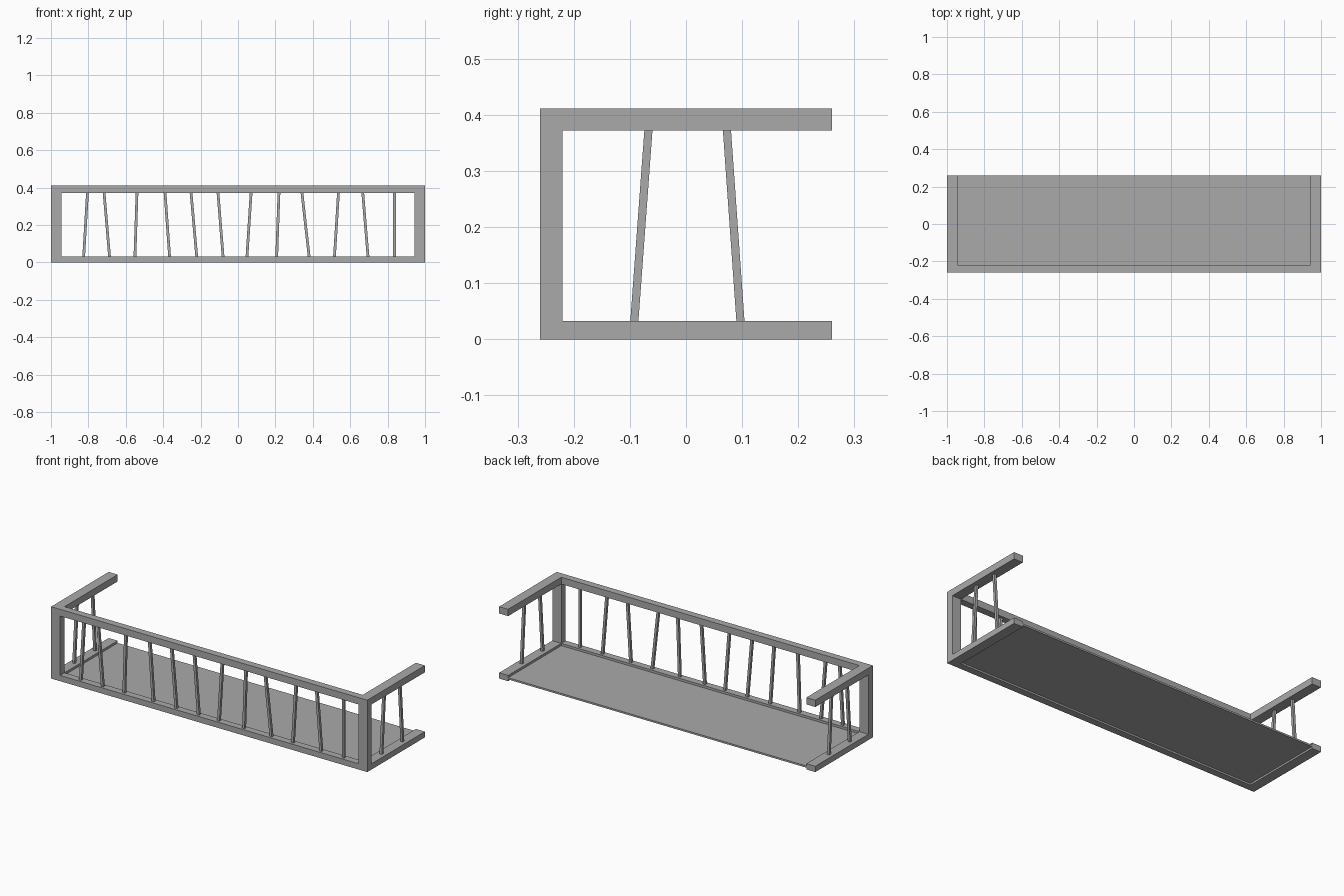
import bpy, bmesh
from mathutils import Vector

cube = bpy.data.objects.get("Cube")
if cube:
    bpy.data.objects.remove(cube, do_unlink=True)

grey = bpy.data.materials.new("plain grey")
grey.use_nodes = True
colour = (0.4, 0.4, 0.4, 1)
grey.diffuse_color = colour
grey.node_tree.nodes["Principled BSDF"].inputs["Base Color"].default_value = colour

HALF_X, HALF_Y, HEIGHT = 1.0, 0.26, 0.411
IN_X, IN_Y = 0.943, -0.22          # inner edges of the frame
LOW, HIGH = 0.033, 0.372           # top of bottom rail, underside of top rail
BAR = 0.0145                       # baluster thickness


def finish(name, bm):
    bmesh.ops.recalc_face_normals(bm, faces=bm.faces)
    mesh = bpy.data.meshes.new(name)
    bm.to_mesh(mesh)
    bm.free()
    mesh.materials.append(grey)
    bpy.context.collection.objects.link(bpy.data.objects.new(name, mesh))


def prism(name, outline, z0, z1):
    """Extrude a flat outline upwards from z0 to z1."""
    bm = bmesh.new()
    face = bm.faces.new([bm.verts.new((x, y, z0)) for x, y in outline])
    up = bmesh.ops.extrude_face_region(bm, geom=[face])["geom"]
    moved = [v for v in up if isinstance(v, bmesh.types.BMVert)]
    bmesh.ops.translate(bm, verts=moved, vec=(0, 0, z1 - z0))
    finish(name, bm)


def box_outline(x0, x1, y0, y1):
    return [(x0, y0), (x1, y0), (x1, y1), (x0, y1)]


def baluster(name, foot, head):
    """Square bar sheared so both ends stay level with the rails."""
    bm = bmesh.new()
    bmesh.ops.create_cube(bm, size=1)
    for v in bm.verts:
        end = Vector((*head, HIGH)) if v.co.z > 0 else Vector((*foot, LOW))
        v.co = end + Vector((v.co.x * BAR, v.co.y * BAR, 0))
    finish(name, bm)


# U-shaped rails, open at the back
u_shape = [(-HALF_X, -HALF_Y), (HALF_X, -HALF_Y), (HALF_X, HALF_Y), (IN_X, HALF_Y),
           (IN_X, IN_Y), (-IN_X, IN_Y), (-IN_X, HALF_Y), (-HALF_X, HALF_Y)]
prism("bottom_rail", u_shape, 0, LOW)
prism("top_rail", u_shape, HIGH, HEIGHT)

# Floor plate set inside the bottom rail
prism("floor", box_outline(-IN_X, IN_X, IN_Y, HALF_Y), 0.01, 0.02)

# Front corner posts
prism("left_post", box_outline(IN_X, HALF_X, -HALF_Y, IN_Y), LOW, HIGH)
prism("right_post", box_outline(-HALF_X, -IN_X, -HALF_Y, IN_Y), LOW, HIGH)

# Uneven front balusters: x at the foot and x at the head
mid_y = (IN_Y - HALF_Y) / 2
front = [(-0.825, -0.805), (-0.687, -0.716), (-0.551, -0.54), (-0.366, -0.39),
         (-0.221, -0.251), (-0.08, -0.107), (0.048, 0.07), (0.207, 0.219),
         (0.38, 0.342), (0.516, 0.537), (0.695, 0.667), (0.837, 0.837)]
for i, (foot, head) in enumerate(front, 1):
    baluster(f"front_baluster_{i}", (foot, mid_y), (head, mid_y))

# Side balusters, a leaning pair on each side
mid_x = (IN_X + HALF_X) / 2
for side, sx in (("left", mid_x), ("right", -mid_x)):
    baluster(f"{side}_front_baluster", (sx, -0.092), (sx, -0.067))
    baluster(f"{side}_back_baluster", (sx, 0.097), (sx, 0.073))
